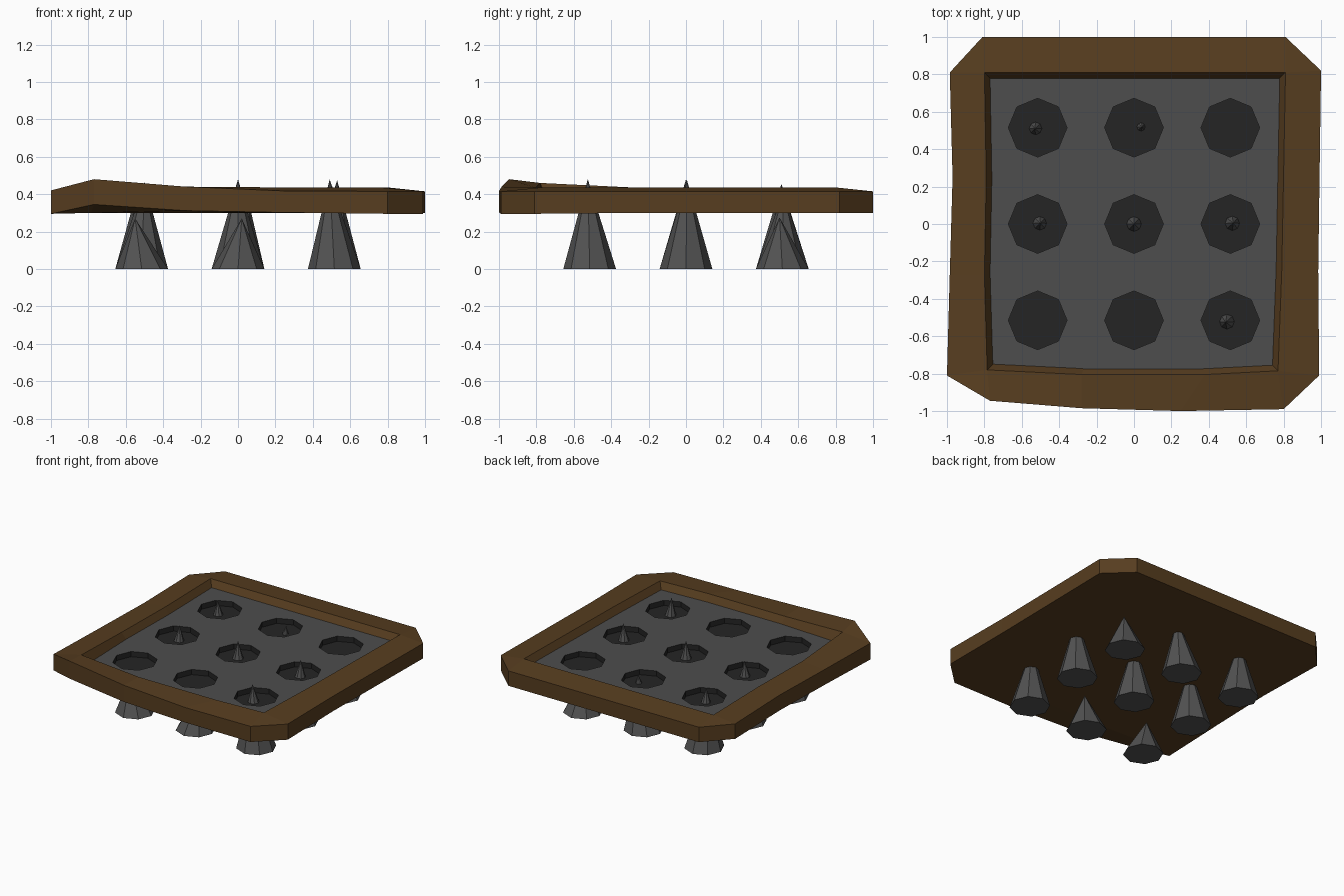
import bpy, bmesh, math
from mathutils import Vector

if "Cube" in bpy.data.objects:
    bpy.data.objects.remove(bpy.data.objects["Cube"])


def material(name, rgb):
    m = bpy.data.materials.new(name)
    m.diffuse_color = (*rgb, 1)
    m.use_nodes = True
    m.node_tree.nodes["Principled BSDF"].inputs["Base Color"].default_value = m.diffuse_color
    return m


WOOD = material("dark_wood", (0.095, 0.047, 0.014))
STONE = material("grey_stone", (0.075, 0.075, 0.075))
PIT = material("dark_pit", (0.018, 0.018, 0.018))
METAL = material("dark_metal", (0.085, 0.085, 0.085))


def finish(name, bm, *mats):
    bmesh.ops.remove_doubles(bm, verts=bm.verts, dist=0.0005)
    bmesh.ops.recalc_face_normals(bm, faces=bm.faces)
    me = bpy.data.meshes.new(name)
    bm.to_mesh(me)
    bm.free()
    for m in mats:
        me.materials.append(m)
    ob = bpy.data.objects.new(name, me)
    bpy.context.collection.objects.link(ob)
    return ob


# Wooden frame: x, y, top z, bottom z of the rim; x, y of the inner edge
RIM = [
    (0.81, 1.00, 0.415, 0.30, 0.81, 0.81),
    (-0.81, 1.00, 0.415, 0.30, -0.80, 0.81),
    (-0.985, 0.81, 0.415, 0.30, -0.80, 0.81),
    (-0.97, 0.25, 0.418, 0.30, -0.79, 0.25),
    (-0.985, -0.27, 0.418, 0.30, -0.80, -0.27),
    (-1.00, -0.81, 0.42, 0.295, -0.785, -0.78),
    (-0.77, -0.945, 0.48, 0.345, -0.785, -0.78),
    (-0.28, -0.985, 0.44, 0.312, -0.28, -0.805),
    (0.25, -1.00, 0.417, 0.302, 0.38, -0.805),
    (0.80, -0.99, 0.415, 0.295, 0.77, -0.785),
    (0.99, -0.81, 0.415, 0.295, 0.77, -0.785),
    (0.985, -0.25, 0.415, 0.30, 0.79, -0.25),
    (1.00, 0.82, 0.415, 0.30, 0.81, 0.81),
]
PLATE_Z, FLOOR_Z = 0.385, 0.345
bm = bmesh.new()
rings = [[], [], [], [], []]
for x, y, zt, zb, ix, iy in RIM:
    ridge = 0.46 if zt > 0.45 or x == -1.0 else 0.435
    pts = [(ix, iy, 0.30), (x, y, zb), (x, y, zt), (ix, iy, ridge),
           (ix * 0.958, iy * 0.958, PLATE_Z - 0.005)]
    for ring, p in zip(rings, pts):
        ring.append(bm.verts.new(p))
n = len(RIM)
for a, b in zip(rings, rings[1:]):
    for i in range(n):
        j = (i + 1) % n
        bm.faces.new((a[i], a[j], b[j], b[i]))
bm.faces.new(rings[0])
finish("wooden_frame", bm, WOOD)

# Stone plate with nine octagonal pits
GRID = [(0.515 * i, 0.515 * j) for j in (1, 0, -1) for i in (-1, 0, 1)]
bm = bmesh.new()
bmesh.ops.create_cube(bm, size=1)
for v in bm.verts:
    v.co = Vector((v.co.x * 1.57, v.co.y * 1.56, 0.32 if v.co.z < 0 else PLATE_Z))
plate = finish("stone_plate", bm, STONE, PIT)

bm = bmesh.new()
for x, y in GRID:
    r = bmesh.ops.create_cone(bm, cap_ends=True, segments=8, radius1=0.157,
                              radius2=0.157, depth=0.2)
    bmesh.ops.translate(bm, verts=r["verts"], vec=(x, y, FLOOR_Z + 0.1))
cutter = finish("pit_cutter", bm)
cutter.hide_render = True
mod = plate.modifiers.new("pits", "BOOLEAN")
mod.operation, mod.object, mod.solver = "DIFFERENCE", cutter, "EXACT"
bpy.context.view_layer.objects.active = plate
bpy.ops.object.modifier_apply(modifier=mod.name)
bpy.data.objects.remove(cutter)
for p in plate.data.polygons:
    c = p.center
    near = any(math.hypot(c.x - x, c.y - y) < 0.16 for x, y in GRID)
    inside = near and FLOOR_Z - 0.01 < c.z < PLATE_Z - 0.005
    p.material_index = 1 if inside else 0

# Spikes: tip x, y, z for each grid place, back row first
TIPS = [
    (-0.53, 0.51, 0.455), (0.045, 0.52, 0.41), (0.51, 0.50, 0.275),
    (-0.50, 0.005, 0.465), (0, 0, 0.48), (0.53, 0.005, 0.475),
    (-0.55, -0.52, 0.27), (0.02, -0.51, 0.27), (0.49, -0.525, 0.48),
]
for k, ((x, y), tip) in enumerate(zip(GRID, TIPS)):
    bm = bmesh.new()
    ring = [bm.verts.new((x + 0.141 * math.cos(a * math.pi / 4),
                          y + 0.141 * math.sin(a * math.pi / 4), 0)) for a in range(8)]
    top = bm.verts.new(tip)
    for i in range(8):
        bm.faces.new((ring[i], ring[(i + 1) % 8], top))
    bm.faces.new(ring[::-1])
    finish(f"spike_{k + 1}", bm, METAL)
